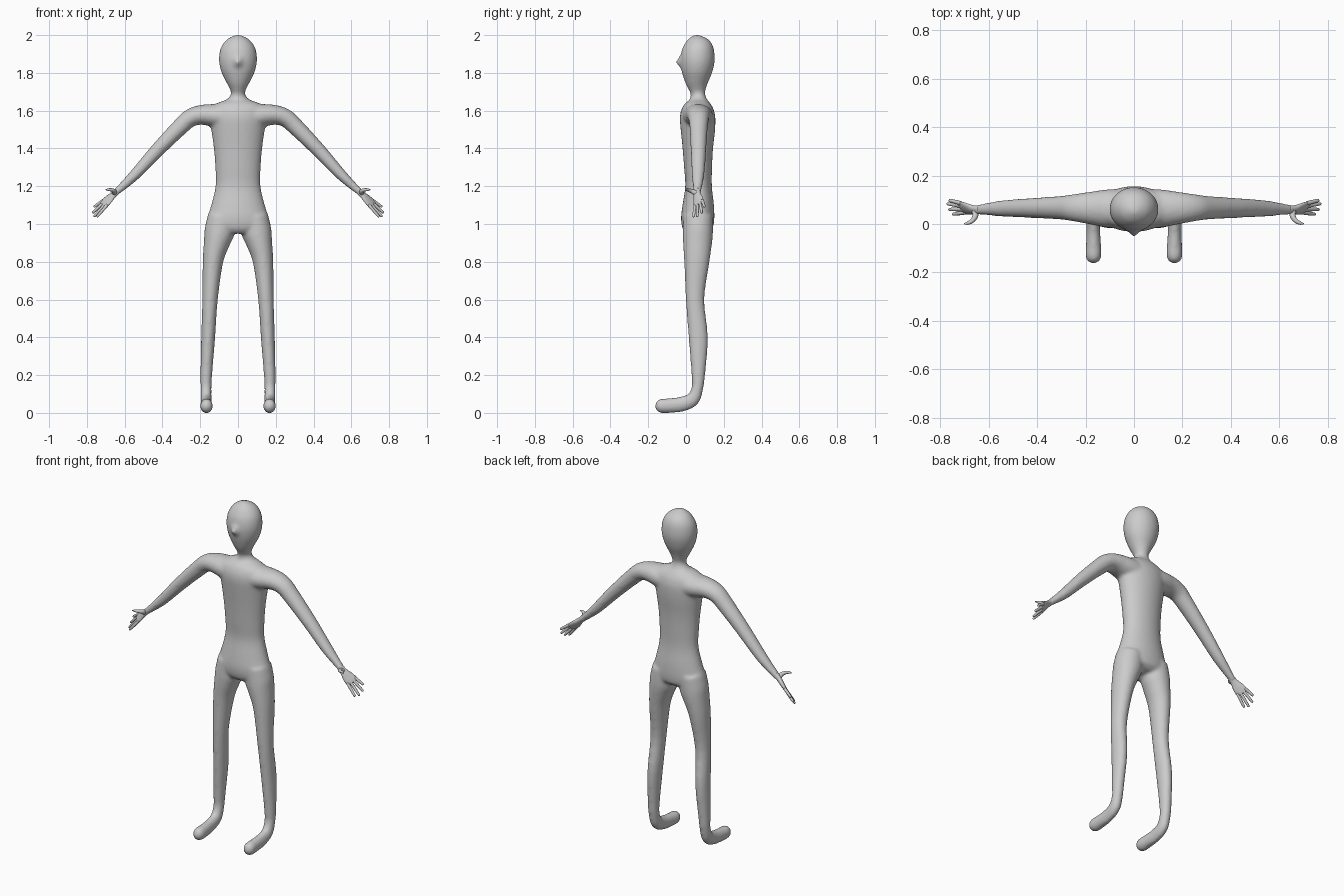
import bpy, bmesh, math
from mathutils import Vector


def spline(p0, p1, p2, p3, t):
    return [0.5 * (2 * b + (c - a) * t + (2 * a - 5 * b + 4 * c - d) * t * t
                   + (3 * b - a - 3 * c + d) * t ** 3)
            for a, b, c, d in zip(p0, p1, p2, p3)]


def loft(bm, secs, ref, sides=24, sub=4):
    """Closed tube through sections (x, y, z, radius along ref, radius across)."""
    n = len(secs)
    pts = []
    for i in range(n - 1):
        quad = (secs[max(i - 1, 0)], secs[i], secs[i + 1], secs[min(i + 2, n - 1)])
        pts += [spline(*quad, k / sub) for k in range(sub)]
    pts.append(list(secs[-1]))
    rings = []
    for i, p in enumerate(pts):
        tan = (Vector(pts[min(i + 1, len(pts) - 1)][:3]) - Vector(pts[max(i - 1, 0)][:3])).normalized()
        u = Vector(ref)
        u = (u - tan * u.dot(tan)).normalized()
        v = tan.cross(u)
        ring = []
        for k in range(sides):
            a = 2 * math.pi * k / sides
            co = Vector(p[:3]) + u * (p[3] * math.cos(a)) + v * (p[4] * math.sin(a))
            ring.append(bm.verts.new(co))
        rings.append(ring)
    faces = [bm.faces.new(rings[0]), bm.faces.new(rings[-1])]
    for r, q in zip(rings, rings[1:]):
        for k in range(sides):
            j = (k + 1) % sides
            faces.append(bm.faces.new((r[k], r[j], q[j], q[k])))
    bmesh.ops.recalc_face_normals(bm, faces=faces)


def finish(bm, name):
    me = bpy.data.meshes.new(name)
    bm.to_mesh(me)
    bm.free()
    for p in me.polygons:
        p.use_smooth = True
    ob = bpy.data.objects.new(name, me)
    bpy.context.collection.objects.link(ob)
    return ob


def flip(secs, s):
    return [(x * s, *rest) for x, *rest in secs]


body = bmesh.new()

# torso, neck and head: (z, half width, front y, back y)
trunk = [(0.955, 0.10, 0.01, 0.12), (0.98, 0.162, -0.018, 0.142), (1.03, 0.163, -0.026, 0.150),
         (1.10, 0.142, -0.018, 0.148), (1.20, 0.119, -0.004, 0.137), (1.30, 0.120, -0.010, 0.138),
         (1.40, 0.128, -0.018, 0.143), (1.50, 0.142, -0.028, 0.154), (1.57, 0.155, -0.032, 0.155),
         (1.615, 0.150, -0.018, 0.145), (1.642, 0.105, 0.002, 0.128), (1.66, 0.058, 0.02, 0.110),
         (1.69, 0.037, 0.025, 0.101), (1.72, 0.046, 0.012, 0.108), (1.76, 0.067, -0.008, 0.122),
         (1.81, 0.090, -0.024, 0.140), (1.87, 0.101, -0.030, 0.152), (1.93, 0.092, -0.018, 0.147),
         (1.97, 0.066, 0.003, 0.125), (1.99, 0.038, 0.028, 0.10), (2.0, 0.012, 0.054, 0.076)]
loft(body, [(0, (f + b) / 2, z, w, (b - f) / 2) for z, w, f, b in trunk], (1, 0, 0), 40)

# nose
loft(body, [(0, 0.02, 1.855, 0.050, 0.060), (0, -0.022, 1.857, 0.034, 0.042),
            (0, -0.038, 1.856, 0.017, 0.022), (0, -0.052, 1.855, 0.006, 0.007)], (1, 0, 0))

arm = [(0.0, 0.063, 1.562, 0.080, 0.068), (0.10, 0.064, 1.572, 0.080, 0.064),
       (0.19, 0.066, 1.578, 0.066, 0.053), (0.25, 0.067, 1.562, 0.056, 0.048),
       (0.30, 0.067, 1.520, 0.049, 0.045), (0.425, 0.066, 1.393, 0.041, 0.038),
       (0.54, 0.064, 1.267, 0.034, 0.030), (0.61, 0.061, 1.200, 0.025, 0.022),
       (0.655, 0.058, 1.160, 0.020, 0.016)]
leg = [(0.085, 0.064, 1.04, 0.075, 0.078), (0.098, 0.063, 0.96, 0.080, 0.080),
       (0.113, 0.061, 0.90, 0.069, 0.077), (0.133, 0.057, 0.80, 0.054, 0.067),
       (0.148, 0.048, 0.60, 0.041, 0.049), (0.158, 0.065, 0.40, 0.037, 0.051),
       (0.168, 0.065, 0.20, 0.031, 0.036), (0.169, 0.060, 0.13, 0.029, 0.031),
       (0.169, 0.036, 0.072, 0.029, 0.037), (0.168, -0.02, 0.047, 0.028, 0.040),
       (0.167, -0.08, 0.039, 0.031, 0.039), (0.167, -0.13, 0.037, 0.033, 0.038),
       (0.167, -0.152, 0.037, 0.025, 0.028), (0.167, -0.162, 0.037, 0.010, 0.012)]
for s in (1, -1):
    loft(body, flip(arm, s), (0, 1, 0))
    loft(body, flip(leg, s), (1, 0, 0))

# fuse the limbs into one smooth skin
ob = finish(body, "body")
rm = ob.modifiers.new("fuse", "REMESH")
rm.mode = "VOXEL"
rm.voxel_size = 0.0085
rm.use_smooth_shade = True
sm = ob.modifiers.new("soften", "SMOOTH")
sm.factor = 0.5
sm.iterations = 8

# hands: palm, four fanned fingers and a curved thumb
hand = bmesh.new()
across = Vector((0.45, 0.75, 0.45)).normalized()
loft(hand, [(0.635, 0.059, 1.178, 0.018, 0.016), (0.66, 0.059, 1.155, 0.021, 0.014),
            (0.685, 0.063, 1.130, 0.031, 0.012), (0.708, 0.067, 1.108, 0.034, 0.009),
            (0.715, 0.067, 1.101, 0.028, 0.005)], across, 20)
tips = [(0.748, 0.040, 1.037), (0.764, 0.060, 1.038), (0.771, 0.084, 1.058), (0.763, 0.098, 1.090)]
for i, tip in enumerate(tips):
    base = Vector((0.703, 0.067, 1.113)) + across * (-0.025 + i * 0.0167)
    tip = Vector(tip)
    spots = [(0, 0.0085), (0.5, 0.0080), (0.92, 0.0065), (1, 0.0025)]
    loft(hand, [(*base.lerp(tip, t), r, r) for t, r in spots], across, 12)
loft(hand, [(0.655, 0.055, 1.162, 0.014, 0.014), (0.655, 0.032, 1.173, 0.012, 0.012),
            (0.668, 0.013, 1.180, 0.009, 0.009), (0.685, 0.004, 1.182, 0.007, 0.007),
            (0.700, 0.001, 1.181, 0.003, 0.003)], (0, 0, 1), 12)
finish(hand, "hands").modifiers.new("mirror", "MIRROR").use_mirror_merge = False
